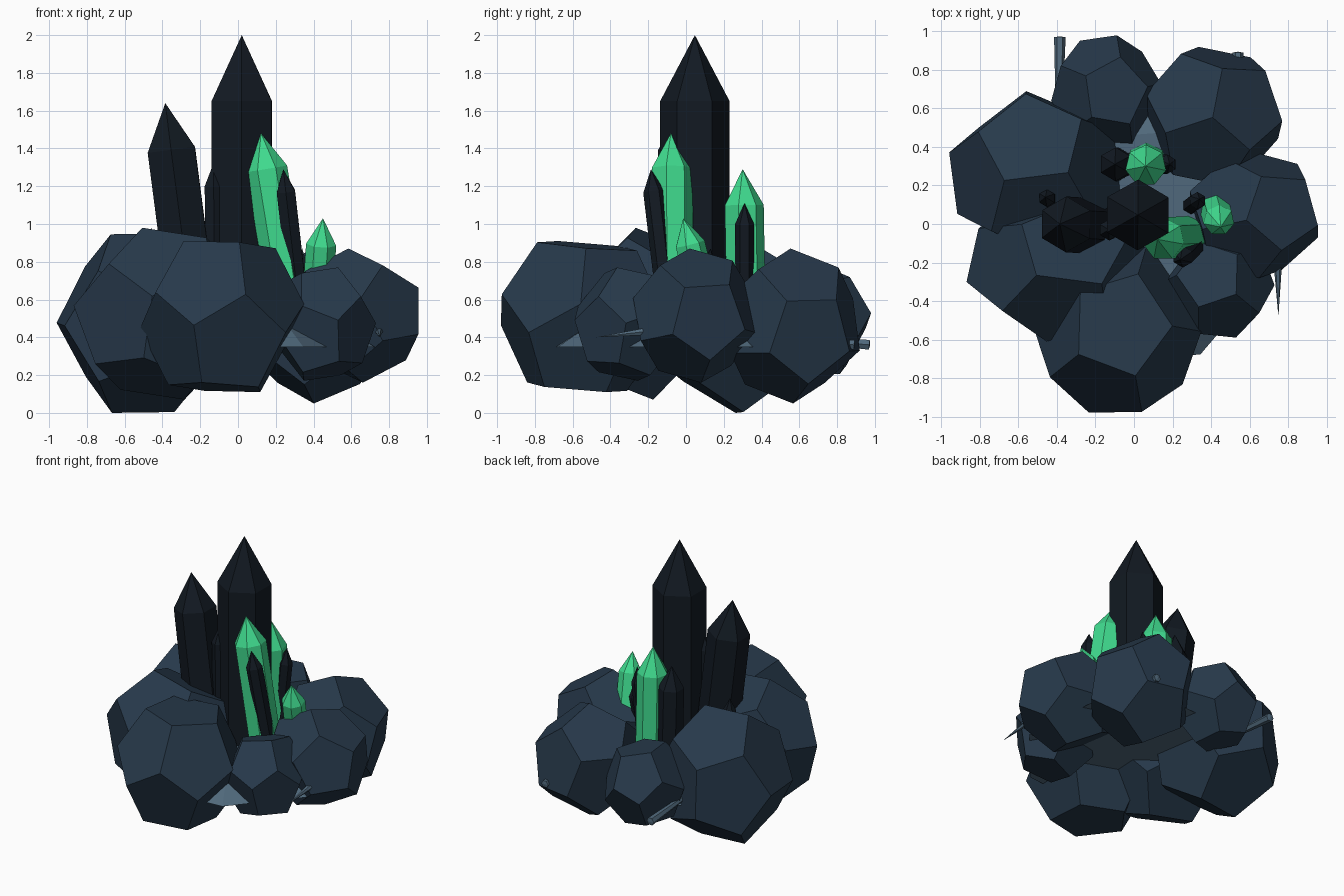
import bpy, bmesh, math
from mathutils import Vector, Matrix

if "Cube" in bpy.data.objects:
    bpy.data.objects.remove(bpy.data.objects["Cube"])


def material(name, rgb):
    m = bpy.data.materials.new(name)
    m.diffuse_color = (*rgb, 1)
    m.use_nodes = True
    m.node_tree.nodes["Principled BSDF"].inputs["Base Color"].default_value = m.diffuse_color
    return m


ROCK = material("slate", (0.02, 0.041, 0.07))
BASE = material("pale_slate", (0.08, 0.14, 0.2))
BLACK = material("black_crystal", (0.006, 0.01, 0.016))
GREEN = material("green_crystal", (0.05, 0.7, 0.27))


def finish(bm, name, mat):
    bmesh.ops.recalc_face_normals(bm, faces=bm.faces)
    me = bpy.data.meshes.new(name)
    bm.to_mesh(me)
    bm.free()
    me.materials.append(mat)
    ob = bpy.data.objects.new(name, me)
    bpy.context.collection.objects.link(ob)
    return ob


def frame(z_dir, x_hint):
    z = Vector(z_dir).normalized()
    x = Vector(x_hint)
    x = (x - z * x.dot(z)).normalized()
    return Matrix((x, z.cross(x), z)).transposed()


def boulder(name, lo, hi, face_dir, corner_dir):
    """Dodecahedron with one face along face_dir, fitted to a bounding box."""
    rot = frame(face_dir, corner_dir)
    pts = []
    for sign in (1, -1):
        for radius, height in ((0.607, 0.795), (0.982, 0.188)):
            for k in range(5):
                a = math.radians(72 * k)
                p = Vector((radius * math.cos(a), radius * math.sin(a), height))
                pts.append(rot @ (p * sign))
    mn = [min(p[i] for p in pts) for i in range(3)]
    mx = [max(p[i] for p in pts) for i in range(3)]
    bm = bmesh.new()
    for p in pts:
        bm.verts.new([lo[i] + (p[i] - mn[i]) / (mx[i] - mn[i]) * (hi[i] - lo[i])
                      for i in range(3)])
    bmesh.ops.convex_hull(bm, input=bm.verts)
    bmesh.ops.dissolve_limit(bm, angle_limit=math.radians(3),
                             verts=bm.verts, edges=bm.edges)
    finish(bm, name, ROCK)


def crystal(name, base, tip, r, cap, mat, sides=6, r_base=None):
    """Prism from base towards tip, closed by a pointed cap."""
    base, tip = Vector(base), Vector(tip)
    axis = tip - base
    rot = frame(axis, (0.01, 1, 0.02) if abs(axis.y) < abs(axis.z) else (1, 0, 0))
    shoulder = tip - axis.normalized() * cap
    bm = bmesh.new()
    rings = []
    for centre, rad in ((base, r_base or r), (shoulder, r)):
        rings.append([bm.verts.new(centre + rot @ Vector((
            rad * math.cos(2 * math.pi * k / sides),
            rad * math.sin(2 * math.pi * k / sides), 0))) for k in range(sides)])
    top = bm.verts.new(tip)
    bm.faces.new(rings[0])
    for k in range(sides):
        j = (k + 1) % sides
        bm.faces.new((rings[0][k], rings[0][j], rings[1][j], rings[1][k]))
        bm.faces.new((rings[1][k], rings[1][j], top))
    finish(bm, name, mat)


# Ring of boulders
boulder("boulder_back_left", (-0.96, -0.16, 0.0), (-0.05, 0.69, 0.95), (-0.03, 0.2, 0.36), (-0.18, -0.06, 0.44))
boulder("boulder_front_left", (-0.87, -0.61, 0.07), (0.08, 0.17, 0.98), (0.08, 0.14, 0.36), (-0.2, -0.17, 0.36))
boulder("boulder_front", (-0.52, -0.98, 0.11), (0.35, -0.12, 0.91), (0.05, 0.08, 1), (0.09, -0.22, 0.36))
boulder("boulder_front_right", (0.15, -0.59, 0.17), (0.73, -0.03, 0.77), (-0.05, 0.05, 0.24), (-0.1, -0.1, 0.25))
boulder("boulder_right", (0.29, -0.28, 0.16), (0.955, 0.38, 0.87), (0.966, 0.25, -0.067), (0.893, -0.168, 0.415))
boulder("boulder_back_right", (0.04, 0.2, 0.05), (0.77, 0.92, 0.87), (-0.15, 0.13, 0.27), (0.03, -0.03, 0.4))
boulder("boulder_back", (-0.43, 0.39, 0.2), (0.14, 0.98, 0.76), (0.05, 0.0, 0.24), (-0.08, -0.13, 0.26))

# Octagonal plinth between the boulders
bm = bmesh.new()
bmesh.ops.create_cone(bm, cap_ends=True, segments=8, radius1=0.76, radius2=0.5, depth=0.16,
                      matrix=Matrix.Translation((0, 0, 0.43)) @ Matrix.Rotation(math.radians(27), 4, 'Z'))
finish(bm, "plinth", BASE)

# Black crystals
crystal("tall_crystal", (0.02, 0.047, 0.45), (0.02, 0.047, 2.0), 0.184, 0.35, BLACK)
crystal("left_crystal", (-0.23, -0.01, 0.45), (-0.385, 0.0, 1.64), 0.145, 0.25, BLACK)
crystal("back_crystal", (-0.08, 0.31, 0.45), (-0.1, 0.31, 1.19), 0.088, 0.16, BLACK)
crystal("middle_sliver", (-0.12, -0.03, 0.45), (-0.13, -0.03, 1.32), 0.055, 0.12, BLACK)
crystal("front_sliver", (0.33, -0.09, 0.5), (0.24, -0.185, 1.29), 0.056, 0.12, BLACK)
crystal("back_sliver", (0.11, 0.31, 0.45), (0.185, 0.31, 1.11), 0.05, 0.11, BLACK)
crystal("right_sliver", (0.29, 0.09, 0.45), (0.34, 0.13, 0.87), 0.045, 0.09, BLACK)
crystal("left_sliver", (-0.42, 0.11, 0.5), (-0.46, 0.14, 0.98), 0.045, 0.09, BLACK)

# Green crystals
crystal("green_front", (0.29, -0.07, 0.45), (0.122, -0.08, 1.48), 0.112, 0.19, GREEN, 7)
crystal("green_back", (0.065, 0.315, 0.45), (0.06, 0.3, 1.29), 0.108, 0.19, GREEN, 7)
crystal("green_right", (0.41, 0.13, 0.45), (0.45, -0.015, 1.03), 0.082, 0.14, GREEN, 7)

# Splinters poking out between the boulders
crystal("splinter_back_left", (-0.39, 0.5, 0.4), (-0.385, 0.975, 0.36), 0.03, 0.005, BASE, 6, 0.015)
crystal("splinter_back_right", (0.54, 0.6, 0.38), (0.54, 0.895, 0.36), 0.028, 0.005, BASE, 6, 0.02)
crystal("splinter_right", (0.745, -0.05, 0.45), (0.75, -0.48, 0.4), 0.02, 0.25, BASE, 6, 0.03)
